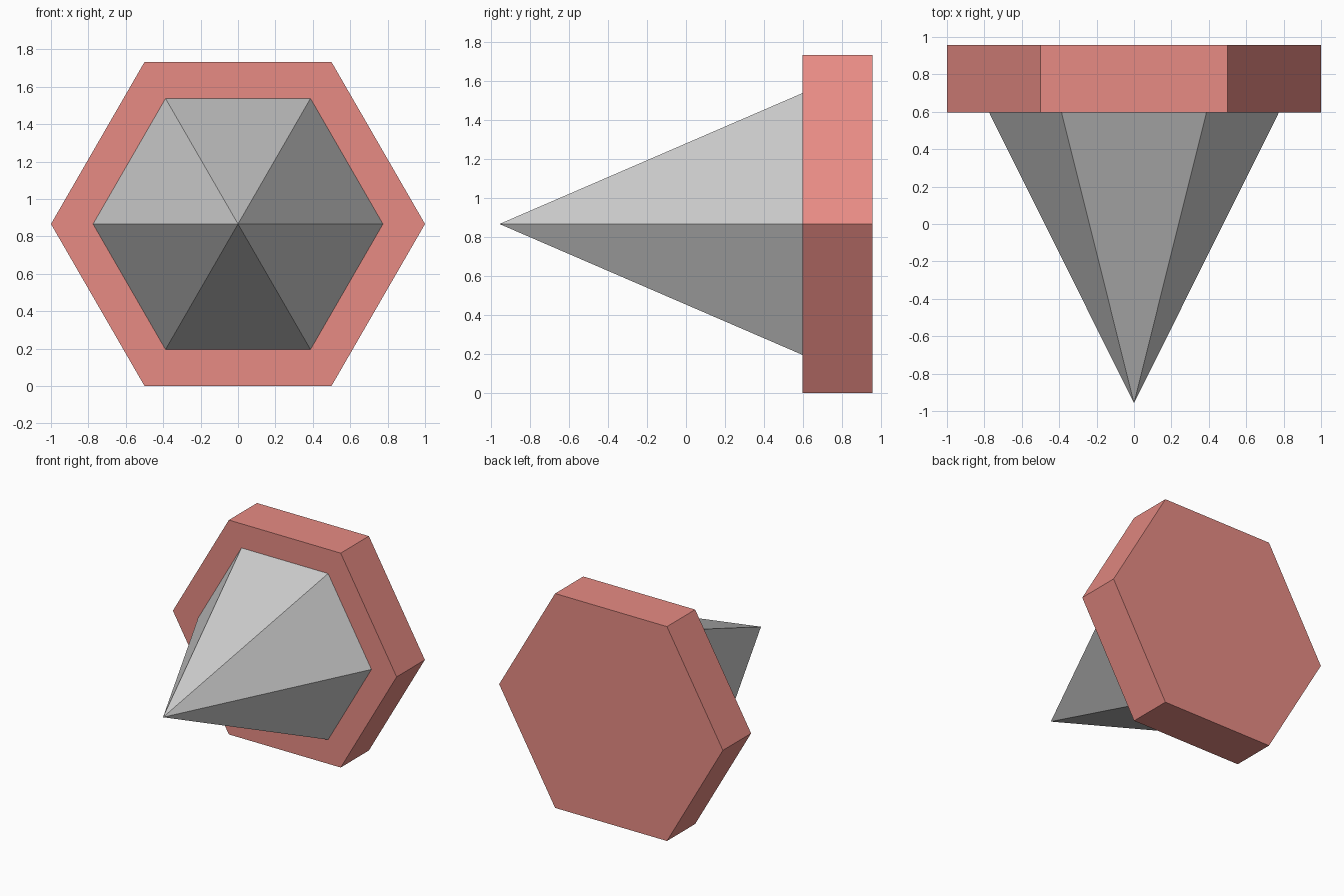
import bpy, bmesh, math

if "Cube" in bpy.data.objects:
    bpy.data.objects.remove(bpy.data.objects["Cube"])

SIDES = 6
CENTRE_Z = math.sqrt(3) / 2


def hexagon(bm, radius, y):
    """Ring of vertices facing front, with corners on the x axis."""
    return [bm.verts.new((radius * math.cos(i * math.tau / SIDES), y,
                          CENTRE_Z + radius * math.sin(i * math.tau / SIDES)))
            for i in range(SIDES)]


def finish(bm, name):
    bmesh.ops.recalc_face_normals(bm, faces=bm.faces)
    mesh = bpy.data.meshes.new(name)
    bm.to_mesh(mesh)
    bm.free()
    obj = bpy.data.objects.new(name, mesh)
    bpy.context.collection.objects.link(obj)
    return obj


# Hexagonal base plate
bm = bmesh.new()
back, front = hexagon(bm, 1.0, 0.957), hexagon(bm, 1.0, 0.597)
bm.faces.new(back)
bm.faces.new(front)
for i in range(SIDES):
    j = (i + 1) % SIDES
    bm.faces.new((back[i], back[j], front[j], front[i]))
plate = finish(bm, "base_plate")
red = bpy.data.materials.new("red")
red.diffuse_color = (0.8, 0.26, 0.23, 1)
red.use_nodes = True
red.node_tree.nodes["Principled BSDF"].inputs["Base Color"].default_value = red.diffuse_color
plate.data.materials.append(red)

# Six-sided spike pointing to the front
bm = bmesh.new()
ring = hexagon(bm, 0.775, 0.597)
tip = bm.verts.new((0, -0.957, CENTRE_Z))
bm.faces.new(ring)
for i in range(SIDES):
    bm.faces.new((ring[i], ring[(i + 1) % SIDES], tip))
finish(bm, "spike")
